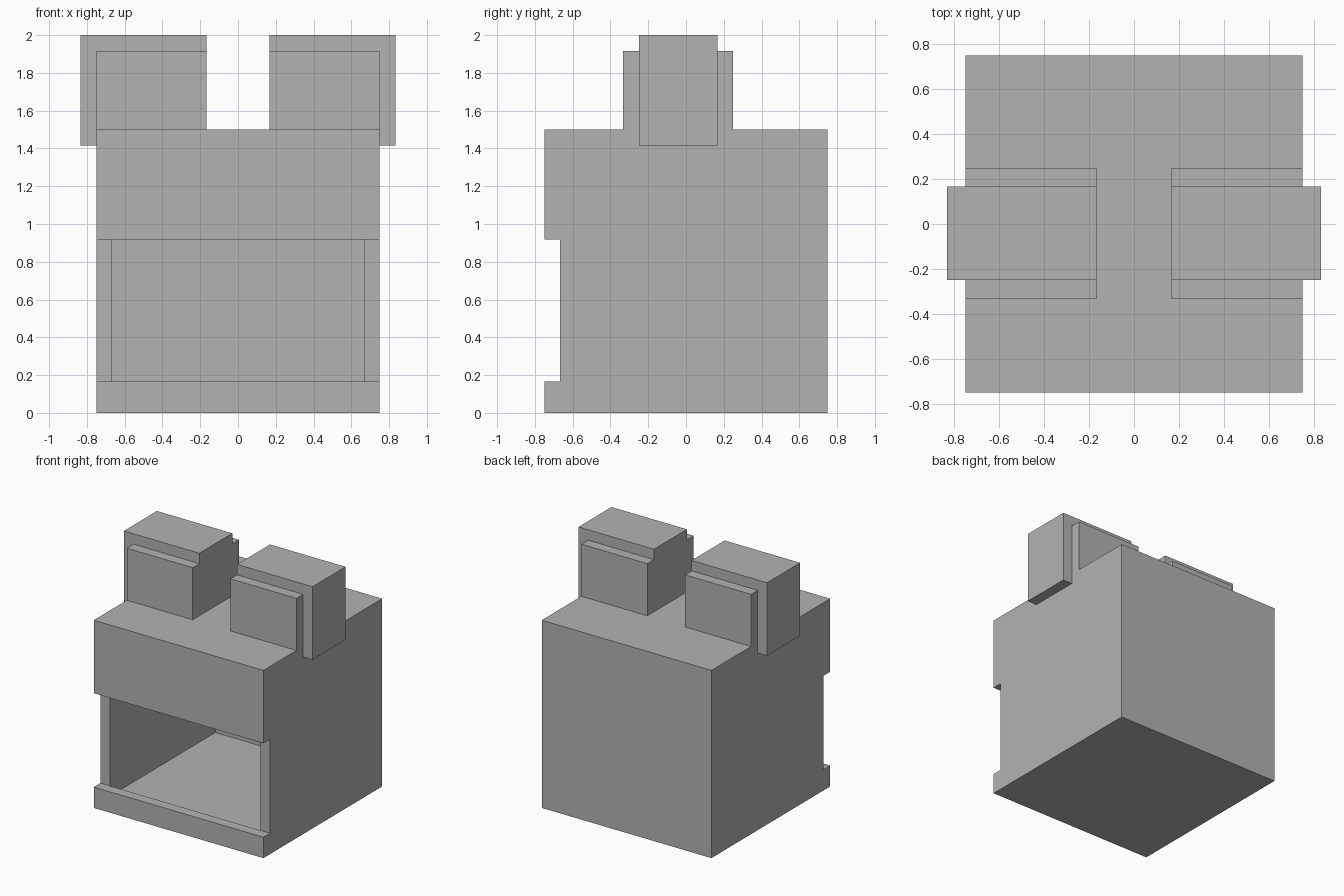
import bpy, bmesh
from mathutils import Vector

if "Cube" in bpy.data.objects:
    bpy.data.objects.remove(bpy.data.objects["Cube"], do_unlink=True)

# Single plain grey finish
grey = bpy.data.materials.new("plain_grey")
grey.use_nodes = True
colour = (0.45, 0.45, 0.45, 1)
grey.diffuse_color = colour
grey.node_tree.nodes["Principled BSDF"].inputs["Base Color"].default_value = colour


def prism(name, axis, profile, start, end):
    """Extrude a profile along x (profile is y, z) or along y (profile is x, z)."""
    bm = bmesh.new()

    def place(p):
        return (start, p[0], p[1]) if axis == "x" else (p[0], start, p[1])

    face = bm.faces.new([bm.verts.new(place(p)) for p in profile])
    moved = bmesh.ops.extrude_face_region(bm, geom=[face])["geom"]
    step = Vector((end - start, 0, 0)) if axis == "x" else Vector((0, end - start, 0))
    bmesh.ops.translate(bm, vec=step, verts=[g for g in moved if isinstance(g, bmesh.types.BMVert)])
    bmesh.ops.recalc_face_normals(bm, faces=bm.faces)
    mesh = bpy.data.meshes.new(name)
    bm.to_mesh(mesh)
    bm.free()
    mesh.materials.append(grey)
    obj = bpy.data.objects.new(name, mesh)
    bpy.context.collection.objects.link(obj)
    return obj


def box(name, x, y, z):
    rect = [(x[0], z[0]), (x[1], z[0]), (x[1], z[1]), (x[0], z[1])]
    return prism(name, "y", rect, y[0], y[1])


T = 1 / 12                # panel thickness
W = 0.75                  # half width of the body
I = W - T                 # half width of the hollow
H = 1.5                   # body height
LOW, HIGH = 2 * T, 11 * T  # opening limits

# Side walls, set back where the front opening crosses them
wall = [(-W, 0), (W, 0), (W, H), (-W, H), (-W, HIGH), (-I, HIGH), (-I, LOW), (-W, LOW)]
prism("right_wall", "x", wall, -W, -I)
prism("left_wall", "x", wall, I, W)

# Panels between the walls; the front ones turn the corner into floor and roof
prism("floor_and_lip", "x", [(-W, 0), (W, 0), (W, T), (-I, T), (-I, LOW), (-W, LOW)], -I, I)
prism("roof_and_brow", "x", [(-W, H), (W, H), (W, H - T), (-I, H - T), (-I, HIGH), (-W, HIGH)], -I, I)
box("back_wall", (-I, I), (I, W), (T, H - T))

# Two blocks on the roof overhanging the sides, with a plate front and back
for side, s in (("left", 1), ("right", -1)):
    block = [(LOW, H), (W, H), (W, H - T), (W + T, H - T), (W + T, 2), (LOW, 2)]
    prism(side + "_top_block", "y", [(s * x, z) for x, z in block], -3 * T, 2 * T)
    for place, y in (("front", (-4 * T, -3 * T)), ("back", (2 * T, 3 * T))):
        box(f"{side}_{place}_plate", sorted((s * LOW, s * W)), y, (H, 2 - T))
